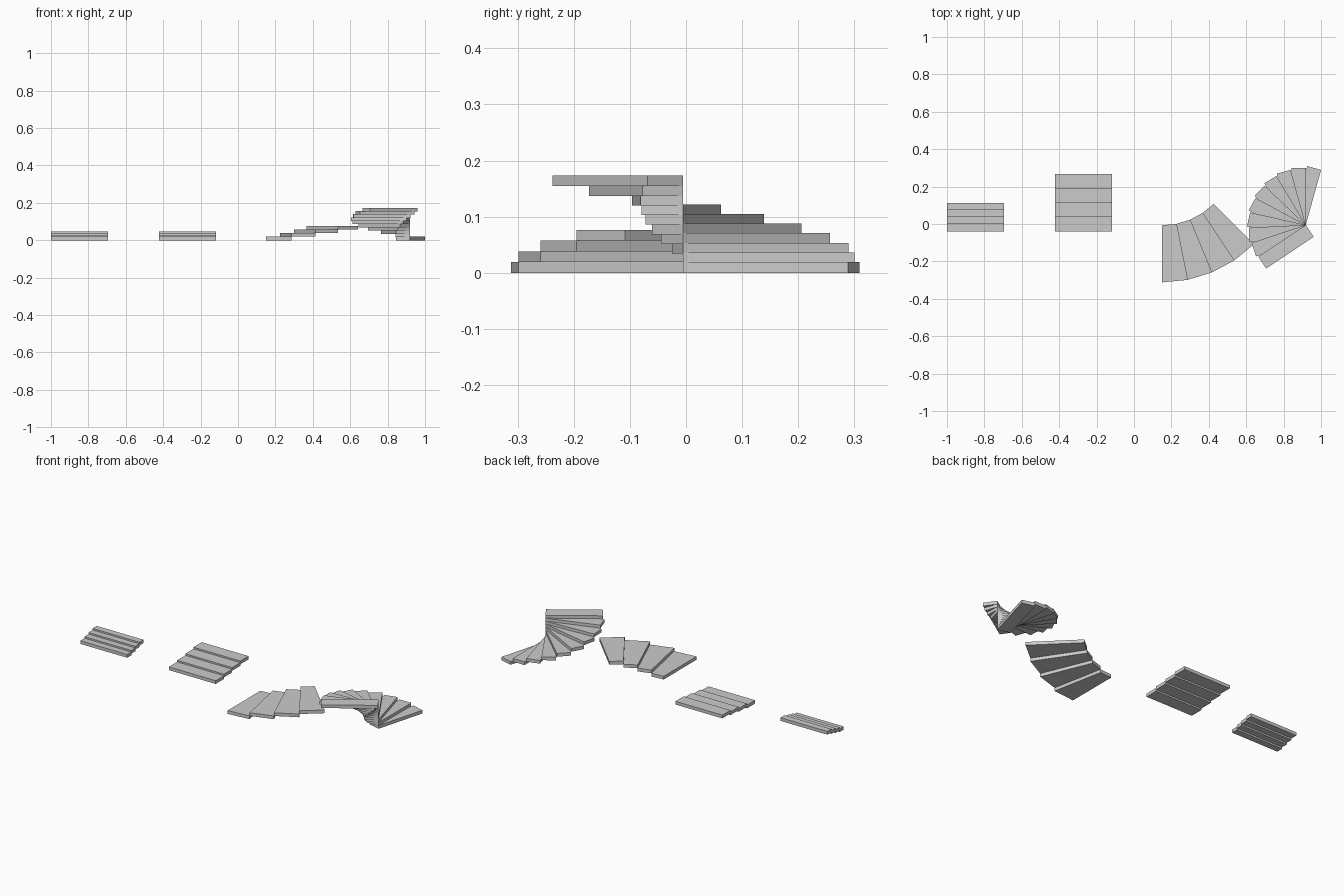
import bpy, bmesh
from math import sin, cos, radians

if "Cube" in bpy.data.objects:
    bpy.data.objects.remove(bpy.data.objects["Cube"])

U = 0.0763           # module: one full tread depth
W = 4 * U            # stair width
T = 0.25 * U         # slab thickness


def add_slabs(name, slabs):
    """Build one object from flat slabs: (ccw outline points, bottom height)."""
    bm = bmesh.new()
    for pts, z in slabs:
        low = [bm.verts.new((x, y, z)) for x, y in pts]
        top = [bm.verts.new((x, y, z + T)) for x, y in pts]
        bm.faces.new(low[::-1])
        bm.faces.new(top)
        n = len(pts)
        for i in range(n):
            j = (i + 1) % n
            bm.faces.new((low[i], low[j], top[j], top[i]))
    bmesh.ops.recalc_face_normals(bm, faces=bm.faces)
    mesh = bpy.data.meshes.new(name)
    bm.to_mesh(mesh)
    bm.free()
    obj = bpy.data.objects.new(name, mesh)
    bpy.context.collection.objects.link(obj)


def straight_stair(name, x, y, depth, rise, count=4):
    slabs = []
    for i in range(count):
        a, b = y + i * depth, y + (i + 1) * depth
        slabs.append(([(x, a), (x + W, a), (x + W, b), (x, b)], i * rise))
    add_slabs(name, slabs)


def curved_stair(name, cx, cy, r_in, step_deg, rise, count=4):
    def p(r, k):
        a = radians(-90 + k * step_deg)
        return cx + r * cos(a), cy + r * sin(a)
    add_slabs(name, [([p(r_in, i), p(r_in + W, i), p(r_in + W, i + 1), p(r_in, i + 1)],
                      i * rise) for i in range(count)])


def spiral_stair(name, cx, cy, start_deg, step_deg, rise, count=10):
    # identical rectangular treads fanned about one corner
    slabs = []
    for i in range(count):
        a = radians(start_deg + i * step_deg)
        lx, ly = W * cos(a), W * sin(a)
        dx, dy = -U * sin(a), U * cos(a)
        slabs.append(([(cx, cy), (cx + lx, cy + ly),
                       (cx + lx + dx, cy + ly + dy), (cx + dx, cy + dy)], i * rise))
    add_slabs(name, slabs)


# Two straight flights, short and long treads
straight_stair("short_tread_stair", -1.0, -0.039, 0.5 * U, 0.125 * U)
straight_stair("long_tread_stair", -0.423, -0.039, U, 0.125 * U)
# Wide curved flight sweeping 45 degrees
curved_stair("curved_stair", 0.15, 0.382, 0.389, 11.25, T)
# Tight spiral flight
spiral_stair("spiral_stair", 0.9185, -0.005, 74.5, 15.47, 0.225 * U)
